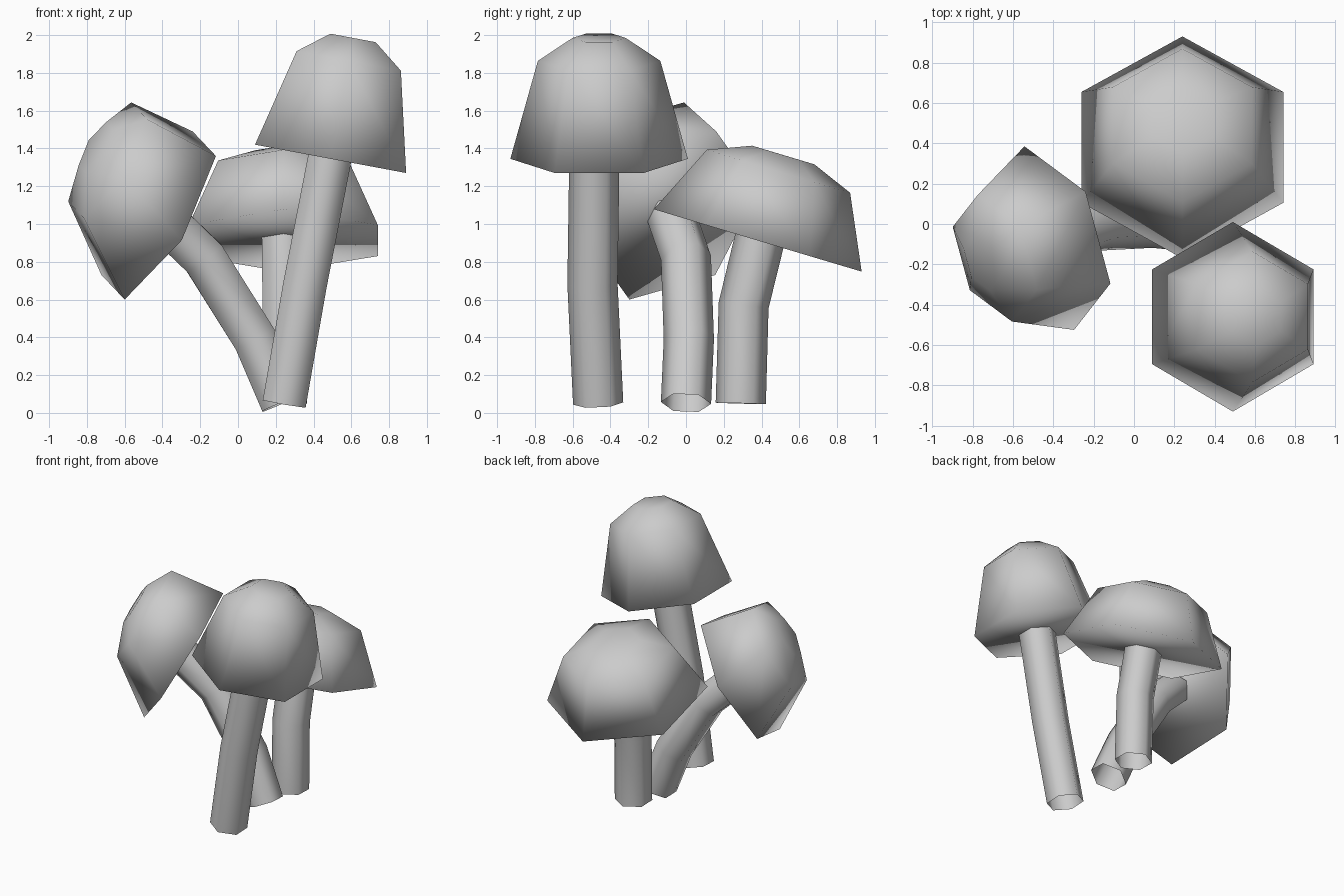
import bpy, bmesh, math
from mathutils import Vector

if "Cube" in bpy.data.objects:
    bpy.data.objects.remove(bpy.data.objects["Cube"])

SIDES = 6


def loft(name, rings, cap_ends):
    """Skin a list of six-point rings into a smooth-shaded object."""
    bm = bmesh.new()
    loops = [[bm.verts.new(p) for p in ring] for ring in rings]
    for a, b in zip(loops, loops[1:]):
        for i in range(SIDES):
            j = (i + 1) % SIDES
            bm.faces.new((a[i], a[j], b[j], b[i]))
    if cap_ends:
        bm.faces.new(loops[0])
        bm.faces.new(loops[-1])
    bmesh.ops.recalc_face_normals(bm, faces=bm.faces)
    # open tubes: make sure the sides face away from the axis
    bm.faces.ensure_lookup_table()
    f = bm.faces[0]
    centre = sum((v.co for v in loops[0] + loops[1]), Vector()) / (2 * SIDES)
    if f.normal.dot(f.calc_center_median() - centre) < 0:
        bmesh.ops.reverse_faces(bm, faces=bm.faces)
    for f in bm.faces:
        f.smooth = True
    me = bpy.data.meshes.new(name)
    bm.to_mesh(me)
    bm.free()
    ob = bpy.data.objects.new(name, me)
    bpy.context.collection.objects.link(ob)


def cap(name, centre, u, v, axis):
    """Domed cap: u and v are neighbouring rim corners, axis reaches the crown."""
    c, u, v, axis = map(Vector, (centre, u, v, axis))
    corners = [u, v, v - u, -u, -v, u - v]
    profile = [(1.0, 0.0), (0.69, 0.81), (0.30, 1.0)]
    loft(name, [[c + axis * h + d * r for d in corners] for r, h in profile], True)


def stem(name, path, radius=0.133):
    """Bent six-sided tube following a path, open at the ends."""
    pts = [Vector(p) for p in path]
    rings = []
    for i, p in enumerate(pts):
        t = (pts[min(i + 1, len(pts) - 1)] - pts[max(i - 1, 0)]).normalized()
        side = Vector((0, 1, 0))
        side = (side - t * side.dot(t)).normalized()
        other = side.cross(t)
        rings.append([p + radius * (side * math.cos(a) + other * math.sin(a))
                      for a in (k * math.tau / SIDES for k in range(SIDES))])
    loft(name, rings, False)


# tall front mushroom
cap("tall_cap", (0.49, -0.46, 1.345), (0, 0.47, 0), (0.40, 0.235, -0.075), (0.119, 0, 0.64))
stem("tall_stem", [(0.245, -0.465, 0.05), (0.355, -0.495, 0.68), (0.49, -0.485, 1.37)])

# wide back mushroom
cap("wide_cap", (0.24, 0.38, 0.913), (0, 0.55, -0.165), (0.50, 0.275, -0.083), (0, 0.135, 0.452))
stem("wide_stem", [(0.25, 0.29, 0.05), (0.245, 0.305, 0.57), (0.24, 0.41, 1.0)])

# leaning left mushroom
cap("leaning_cap", (-0.42, -0.07, 1.045), (0.18, 0.23, 0.445), (0.303, -0.225, 0.315),
    (-0.333, -0.123, 0.36))
stem("leaning_stem", [(0.235, 0, 0.053), (0.09, 0.015, 0.39), (-0.18, 0.0, 0.82), (-0.42, -0.08, 1.05)])
